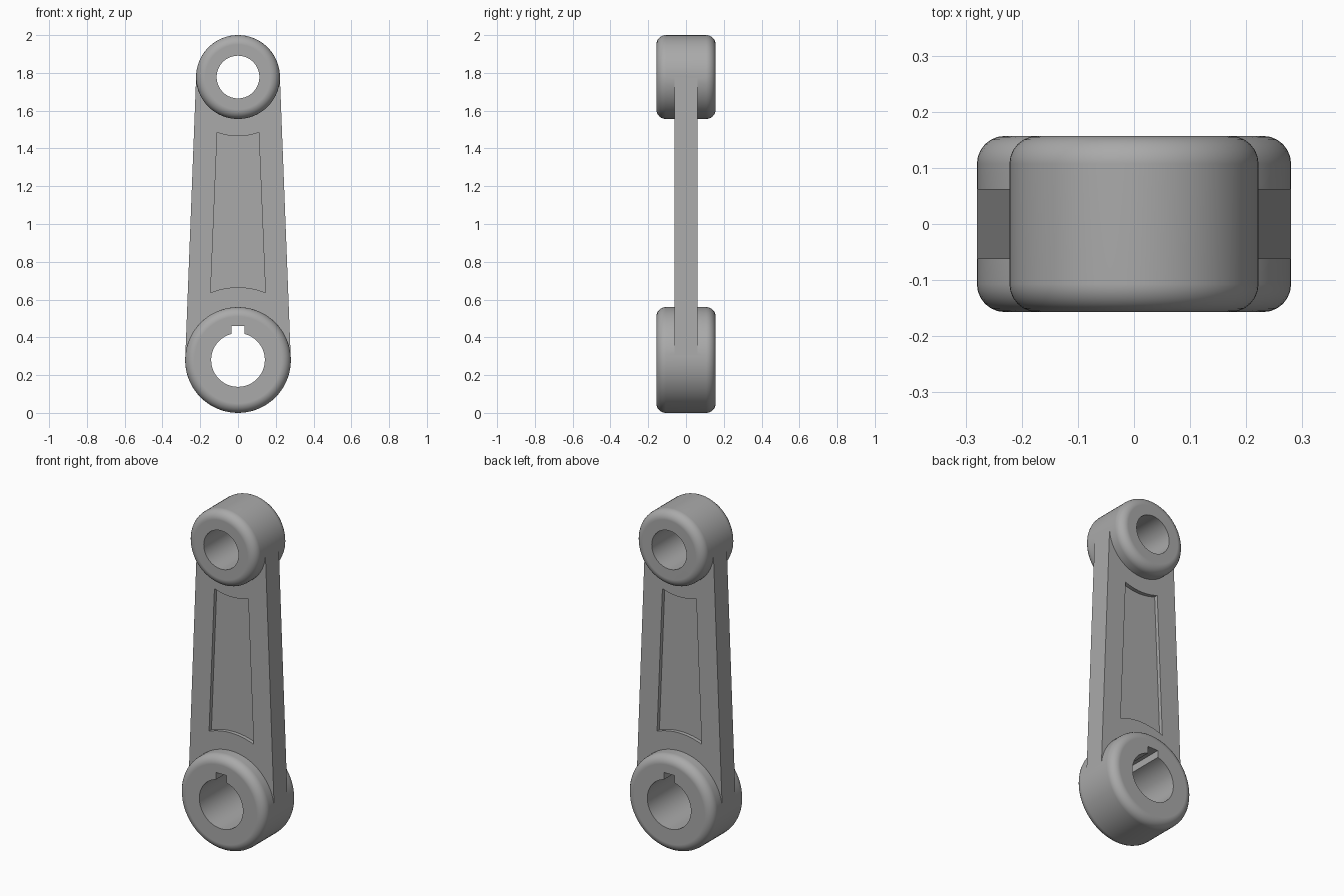
import bpy, bmesh, math
from math import sin, cos, pi

cube = bpy.data.objects.get("Cube")
if cube:
    bpy.data.objects.remove(cube, do_unlink=True)

LOW_Z, LOW_R, LOW_BORE = 0.28, 0.28, 0.142
TOP_Z, TOP_R, TOP_BORE = 1.778, 0.222, 0.113
HALF_DEPTH, HALF_WEB, ROUND = 0.157, 0.062, 0.05
POCKET_DEPTH = 0.022
SIDES = 72

steel = bpy.data.materials.new("grey_steel")
steel.use_nodes = True
grey = (0.40, 0.40, 0.40, 1)
steel.diffuse_color = grey
steel.node_tree.nodes["Principled BSDF"].inputs["Base Color"].default_value = grey


def finish(name, bm):
    bmesh.ops.recalc_face_normals(bm, faces=bm.faces)
    mesh = bpy.data.meshes.new(name)
    bm.to_mesh(mesh)
    bm.free()
    mesh.materials.append(steel)
    obj = bpy.data.objects.new(name, mesh)
    bpy.context.collection.objects.link(obj)
    return obj


def prism(name, outline, y0, y1):
    """Extrude an x-z outline from y0 to y1."""
    bm = bmesh.new()
    face = bm.faces.new([bm.verts.new((x, y0, z)) for x, z in outline])
    ext = bmesh.ops.extrude_face_region(bm, geom=[face])
    verts = [v for v in ext["geom"] if isinstance(v, bmesh.types.BMVert)]
    bmesh.ops.translate(bm, verts=verts, vec=(0, y1 - y0, 0))
    return finish(name, bm)


def arc(z, r, a0, a1, n):
    return [(r * cos(a0 + (a1 - a0) * i / n), z + r * sin(a0 + (a1 - a0) * i / n))
            for i in range(n + 1)]


def boss(name, z, r):
    """Round hub along y with rounded rims."""
    bm = bmesh.new()
    steps = 6
    front = [(r - ROUND + ROUND * sin(pi / 2 * i / steps),
              -HALF_DEPTH + ROUND - ROUND * cos(pi / 2 * i / steps))
             for i in range(steps + 1)]
    profile = front + [(pr, -y) for pr, y in reversed(front)]
    rings = [[bm.verts.new((pr * cos(2 * pi * k / SIDES), y, z + pr * sin(2 * pi * k / SIDES)))
              for k in range(SIDES)] for pr, y in profile]
    for a, b in zip(rings, rings[1:]):
        for k in range(SIDES):
            j = (k + 1) % SIDES
            bm.faces.new((a[k], a[j], b[j], b[k]))
    bm.faces.new(rings[0])
    bm.faces.new(rings[-1])
    return finish(name, bm)


def combine(target, tool, operation):
    mod = target.modifiers.new(operation.lower(), 'BOOLEAN')
    mod.object, mod.operation, mod.solver = tool, operation, 'EXACT'
    bpy.context.view_layer.objects.active = target
    bpy.ops.object.modifier_apply(modifier=mod.name)
    bpy.data.objects.remove(tool, do_unlink=True)


# Tapered web, tangent to both hubs
tilt = math.asin((LOW_R - TOP_R) / (TOP_Z - LOW_Z))
c, s = cos(tilt) * 0.998, sin(tilt)
lx, lz = LOW_R * c, LOW_Z + LOW_R * s
tx, tz = TOP_R * c, TOP_Z + TOP_R * s
arm = prism("lever_arm", [(-lx, lz), (lx, lz), (tx, tz), (-tx, tz)], -HALF_WEB, HALF_WEB)

# Shallow pocket on each face, ends concentric with the hubs
low_a = math.acos(0.145 / 0.385)
top_a = math.acos(0.11 / 0.313)
pocket = (arc(LOW_Z, 0.385, pi - low_a, low_a, 12)
          + arc(TOP_Z, 0.313, -top_a, -pi + top_a, 12))
for side in (-1, 1):
    cutter = prism("pocket_cutter", pocket, side * (HALF_WEB - POCKET_DEPTH), side * 0.2)
    combine(arm, cutter, 'DIFFERENCE')

# Hubs
combine(arm, boss("lower_hub", LOW_Z, LOW_R), 'UNION')
combine(arm, boss("upper_hub", TOP_Z, TOP_R), 'UNION')

# Lower bore with its keyway, and plain upper bore
key_x, key_top = 0.034, 0.46
key_a = math.acos(key_x / LOW_BORE)
keyed = arc(LOW_Z, LOW_BORE, key_a, key_a - 2 * pi + (pi - 2 * key_a), 60)
keyed += [(-key_x, key_top), (key_x, key_top)]
combine(arm, prism("keyed_cutter", keyed, -0.3, 0.3), 'DIFFERENCE')
combine(arm, prism("bore_cutter", arc(TOP_Z, TOP_BORE, 0, 2 * pi, 64)[:-1], -0.3, 0.3), 'DIFFERENCE')

# Smooth rounded surfaces, crisp edges, true flats
bpy.ops.object.select_all(action='DESELECT')
arm.select_set(True)
bpy.context.view_layer.objects.active = arm
bpy.ops.object.shade_smooth_by_angle(angle=math.radians(30))
flats = arm.modifiers.new("flat_normals", 'WEIGHTED_NORMAL')
flats.keep_sharp = True
